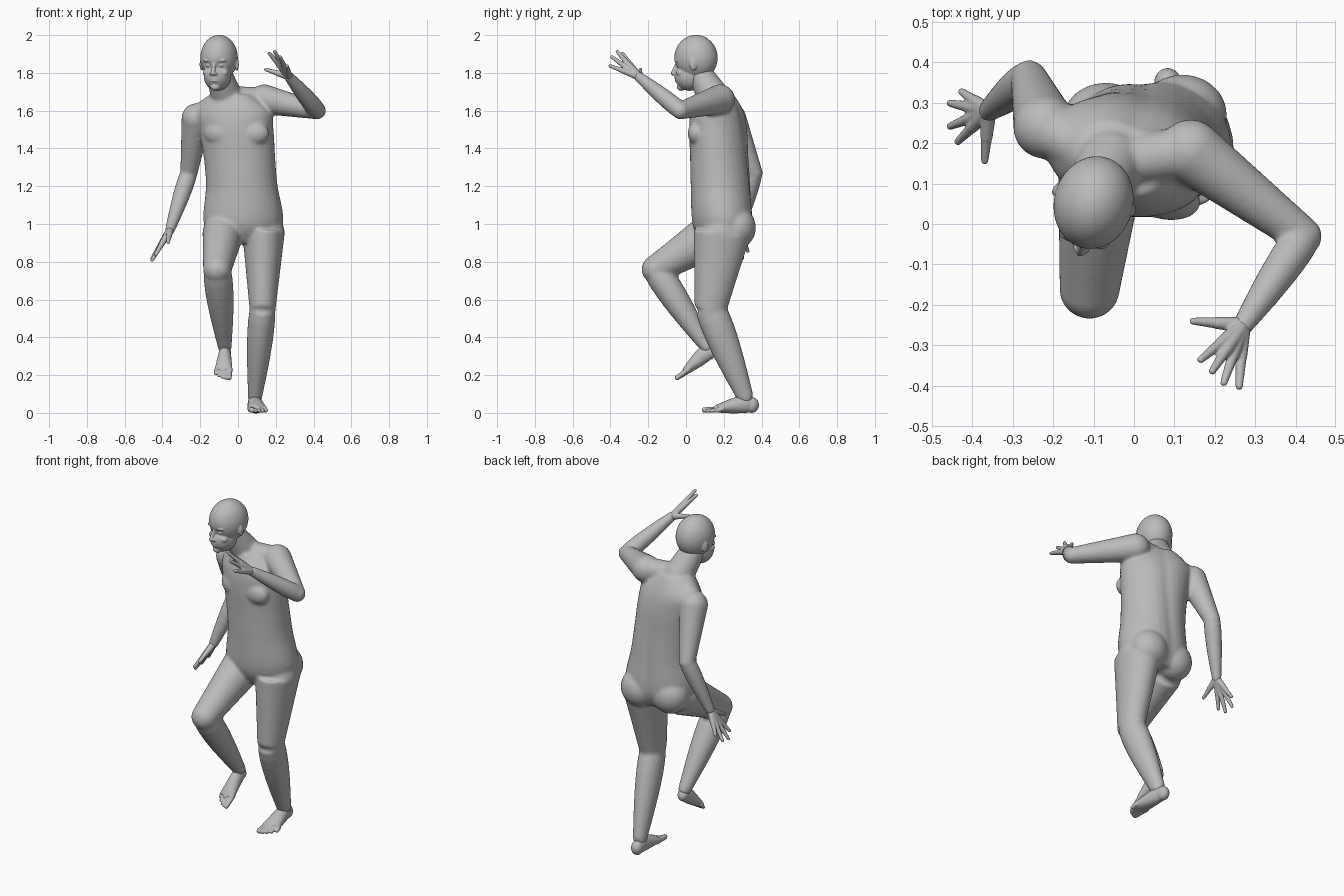
import bpy, bmesh
from math import pi, sin, cos, exp, radians
from mathutils import Matrix, Vector

cube = bpy.data.objects.get("Cube")
if cube:
    bpy.data.objects.remove(cube, do_unlink=True)

grey = (0.5, 0.5, 0.5, 1)
skin = bpy.data.materials.new("grey_skin")
skin.use_nodes = True
skin.diffuse_color = grey
skin.node_tree.nodes["Principled BSDF"].inputs["Base Color"].default_value = grey

SIDES = 32
UP = Vector((0, 0, 1))
ACROSS = Vector((1, 0, 0))


def ball(bm, centre, size, turn=0):
    placing = Matrix.Translation(centre) @ Matrix.Rotation(radians(turn), 4, 'Z')
    bmesh.ops.create_icosphere(bm, subdivisions=4, radius=1,
                               matrix=placing @ Matrix.Diagonal((*size, 1)))


def ring(bm, centre, side, other, groove=0):
    """Oval loop of vertices, with an optional furrow at the back."""
    loop = []
    for k in range(SIDES):
        angle = 2 * pi * k / SIDES
        furrow = 1 - groove * exp(-((angle - pi / 2) * 5) ** 2)
        loop.append(bm.verts.new(centre + side * cos(angle) + other * sin(angle) * furrow))
    return loop


def skin_over(bm, loops):
    for low, high in zip(loops, loops[1:]):
        for k in range(SIDES):
            n = (k + 1) % SIDES
            bm.faces.new((low[k], low[n], high[n], high[k]))
    bm.faces.new(loops[0][::-1])
    bm.faces.new(loops[-1])


def limb(bm, start, end, thick, thin, bulge=0, deep=(1, 1), steps=8):
    """Tapered, round-ended limb; bulge swells it near the upper third."""
    start, end = Vector(start), Vector(end)
    along = (end - start).normalized()
    axis = UP if abs(along.x) > abs(along.z) else ACROSS
    side = (axis - along * axis.dot(along)).normalized()
    other = along.cross(side)
    loops = []
    for i in range(steps + 1):
        t = i / steps
        radius = thick + (thin - thick) * t + bulge * sin(pi * t ** 0.7)
        depth = radius * (deep[0] + (deep[1] - deep[0]) * t)
        loops.append(ring(bm, start.lerp(end, t), side * radius, other * depth))
    skin_over(bm, loops)
    for centre, radius, ratio in ((start, thick, deep[0]), (end, thin, deep[1])):
        ball(bm, centre, [radius * min(1, ratio)] * 3)


def torso(bm, profile, steps=5):
    """Smooth column through (height, half width, half depth), twisting as it rises."""
    knots = [Vector(p) for p in profile]
    knots = [knots[0], *knots, knots[-1]]
    loops = []
    for a, b, c, d in zip(knots, knots[1:], knots[2:], knots[3:]):
        for i in range(steps):
            t = i / steps
            height, width, depth = (b + (c - a) * t / 2 + (a - b * 2.5 + c * 2 - d / 2) * t ** 2
                                    + ((b - c) * 1.5 + (d - a) / 2) * t ** 3)
            rise = (height - knots[0].x) / (knots[-1].x - knots[0].x)
            twist = Matrix.Rotation(radians(8 - 30 * rise), 3, 'Z')
            centre = Vector((0.03 - 0.07 * rise ** 2, 0.2 - 0.04 * rise, height))
            side = twist @ ACROSS
            loops.append(ring(bm, centre, side * width, UP.cross(side) * depth, groove=0.07))
    skin_over(bm, loops)


def finish(bm, name, voxel, rounds):
    """Fuse the overlapping volumes into one smooth skin."""
    bmesh.ops.recalc_face_normals(bm, faces=bm.faces[:])
    mesh = bpy.data.meshes.new(name)
    bm.to_mesh(mesh)
    bm.free()
    part = bpy.data.objects.new(name, mesh)
    bpy.context.scene.collection.objects.link(part)
    mesh.materials.append(skin)
    fuse = part.modifiers.new("fuse", 'REMESH')
    fuse.mode = 'VOXEL'
    fuse.voxel_size = voxel
    soften = part.modifiers.new("soften", 'SMOOTH')
    soften.iterations = rounds
    bpy.ops.object.select_all(action='DESELECT')
    part.select_set(True)
    bpy.context.view_layer.objects.active = part
    for modifier in (fuse.name, soften.name):
        bpy.ops.object.modifier_apply(modifier=modifier)
    if not part.data.materials:
        part.data.materials.append(skin)
    bpy.ops.object.shade_smooth()


# Joints of the pose
neck, throat = (-0.06, 0.15, 1.67), (-0.1, 0.07, 1.8)
left_shoulder, left_elbow, left_wrist = (0.14, 0.18, 1.66), (0.42, -0.03, 1.6), (0.27, -0.25, 1.78)
right_shoulder, right_elbow, right_wrist = (-0.22, 0.24, 1.56), (-0.26, 0.36, 1.27), (-0.36, 0.28, 0.97)
left_hip, left_knee, left_ankle = (0.135, 0.19, 0.95), (0.13, 0.13, 0.55), (0.09, 0.315, 0.08)
right_hip, right_knee, right_ankle = (-0.08, 0.15, 0.95), (-0.11, -0.16, 0.76), (-0.07, 0.11, 0.35)

# Trunk with chest, buttocks, neck and shoulder slopes
body = bmesh.new()
torso(body, [(0.9, 0.12, 0.11), (1, 0.21, 0.16), (1.2, 0.19, 0.16), (1.35, 0.19, 0.155),
             (1.5, 0.2, 0.15), (1.6, 0.2, 0.13), (1.7, 0.1, 0.08)])
for x, y, turn in ((-0.1, 0.09, -25), (0.08, 0.06, -8)):
    ball(body, (x, y, 1.48), (0.085, 0.05, 0.065), turn)
for x, y in ((0.12, 0.27), (-0.07, 0.25)):
    ball(body, (x, y, 0.98), (0.11, 0.1, 0.11))
limb(body, neck, throat, 0.085, 0.067)
for shoulder in (left_shoulder, right_shoulder):
    limb(body, neck, shoulder, 0.06, 0.065)

# Arms
for shoulder, elbow, wrist in ((left_shoulder, left_elbow, left_wrist),
                               (right_shoulder, right_elbow, right_wrist)):
    limb(body, shoulder, elbow, 0.079, 0.046)
    limb(body, elbow, wrist, 0.045, 0.027, bulge=0.007)

# Legs
limb(body, left_hip, left_knee, 0.112, 0.069, deep=(1.35, 1.25))
limb(body, left_knee, left_ankle, 0.067, 0.037, bulge=0.012, deep=(1.2, 1.2))
limb(body, right_hip, right_knee, 0.108, 0.075, deep=(1.15, 1))
limb(body, right_knee, right_ankle, 0.071, 0.037, bulge=0.014)
finish(body, "body", voxel=0.009, rounds=7)

# Head, turned toward its right
turn = -15
left = Matrix.Rotation(radians(turn), 3, 'Z') @ ACROSS
forward = left.cross(UP)


def face(aside, ahead, height):
    return Vector((-0.1, 0.053, height)) + left * aside + forward * ahead


head = bmesh.new()
ball(head, face(0, 0, 1.88), (0.098, 0.116, 0.121), turn)
ball(head, face(0, 0.035, 1.785), (0.072, 0.08, 0.08), turn)
for side in (-1, 1):
    socket = face(side * 0.034, 0.1, 1.84)
    for vert in head.verts:
        vert.co -= forward * 0.014 * exp(-((vert.co - socket).length * 50) ** 2)
for side in (-1, 1):
    # Eye, brow, cheek, nostril, ear and lip
    ball(head, face(side * 0.034, 0.085, 1.84), (0.014, 0.015, 0.011), turn)
    ball(head, face(side * 0.036, 0.093, 1.865), (0.028, 0.016, 0.008), turn)
    ball(head, face(side * 0.045, 0.07, 1.8), (0.025, 0.026, 0.02), turn)
    ball(head, face(side * 0.012, 0.118, 1.795), (0.009, 0.01, 0.007), turn)
    ball(head, face(side * 0.095, -0.01, 1.845), (0.01, 0.02, 0.033), turn + side * 20)
    ball(head, face(0, 0.1, 1.764 + side * 0.006), (0.026, 0.017, 0.006), turn)
limb(head, face(0, 0.105, 1.85), face(0, 0.126, 1.797), 0.008, 0.012)
ball(head, face(0, 0.08, 1.725), (0.026, 0.024, 0.02), turn)
finish(head, "head", voxel=0.0045, rounds=3)


# Hands: thumb and fingers fan out from the wrist and merge into a palm
def hand(name, wrist, tips):
    bm = bmesh.new()
    for tip in tips:
        knuckle = Vector(wrist).lerp(Vector(tip), 0.5)
        limb(bm, wrist, knuckle, 0.02, 0.015)
        limb(bm, knuckle, Vector(wrist).lerp(Vector(tip), 0.95), 0.014, 0.009)
    finish(bm, name, voxel=0.0035, rounds=3)


hand("left_hand", left_wrist, [(0.14, -0.24, 1.82), (0.16, -0.34, 1.91), (0.19, -0.37, 1.92),
                               (0.22, -0.4, 1.89), (0.26, -0.41, 1.84)])
hand("right_hand", right_wrist, [(-0.37, 0.15, 0.9), (-0.44, 0.2, 0.83), (-0.46, 0.24, 0.8),
                                 (-0.46, 0.3, 0.81), (-0.43, 0.33, 0.85)])


# Feet: heel at the origin, toes along -y, big toe on the -x side
def foot(name, heel, yaw, pitch, size):
    bm = bmesh.new()
    ball(bm, (0, -0.038, 0.042), (0.034, 0.038, 0.042))
    limb(bm, (0, -0.06, 0.05), (0, -0.22, 0.023), 0.035, 0.053, deep=(1.4, 0.4))
    for toe in range(5):
        x = 0.02 * (toe - 2) + 0.004
        radius = 0.011 if toe else 0.015
        limb(bm, (x, -0.2, 0.02), (x, 0.0035 * toe ** 2 - 0.285, radius), radius, radius)
    place = (Matrix.Translation(heel) @ Matrix.Rotation(radians(yaw), 4, 'Z')
             @ Matrix.Rotation(radians(pitch), 4, 'X') @ Matrix.Diagonal((*size, 1)))
    bmesh.ops.transform(bm, matrix=place, verts=bm.verts[:])
    finish(bm, name, voxel=0.004, rounds=4)


foot("left_foot", (0.08, 0.386, 0), 6, 0, (1, 1, 1))
foot("right_foot", (-0.065, 0.17, 0.305), -4, 32, (-0.92, 0.86, 0.9))
